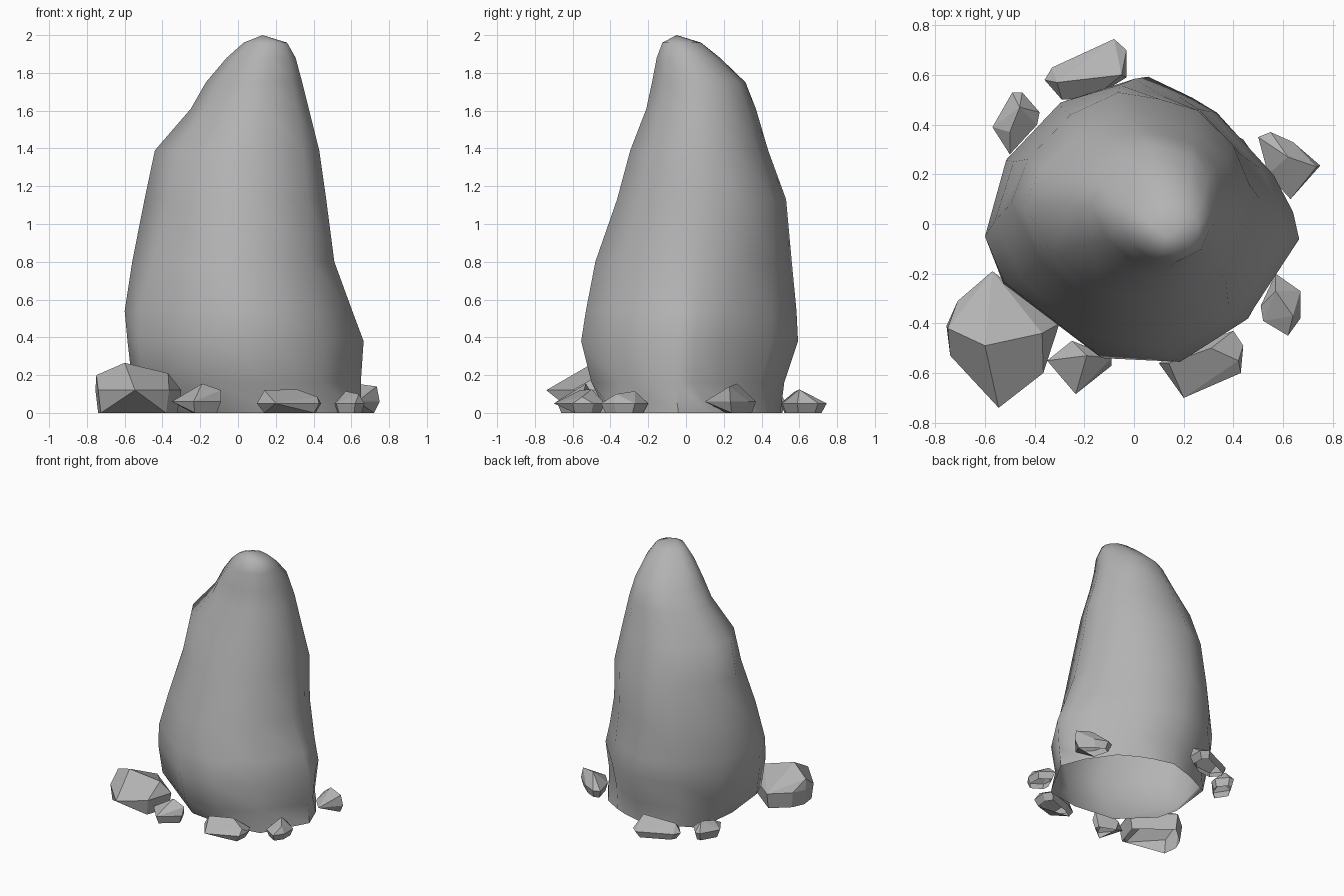
import bpy, bmesh, math

stone = bpy.data.materials.new("grey stone")
stone.diffuse_color = (0.45, 0.45, 0.45, 1)


def finish(name, bm, smooth):
    bmesh.ops.recalc_face_normals(bm, faces=bm.faces)
    # Undersides are open where the stones meet the ground
    under = [f for f in bm.faces if all(v.co.z < 0.001 for v in f.verts)]
    bmesh.ops.delete(bm, geom=under, context='FACES')
    mesh = bpy.data.meshes.new(name)
    bm.to_mesh(mesh)
    bm.free()
    mesh.materials.append(stone)
    obj = bpy.data.objects.new(name, mesh)
    bpy.context.collection.objects.link(obj)
    if smooth:
        bpy.ops.object.select_all(action='DESELECT')
        obj.select_set(True)
        bpy.context.view_layer.objects.active = obj
        bpy.ops.object.shade_smooth_by_angle(angle=math.radians(50))
    return obj


# Boulder outlines: foot and belly in units, crown as fractions of its box
foot_line = [(0.05, 0.50), (0.20, 0.46), (0.30, 0.42), (0.44, 0.34), (0.58, 0.14),
             (0.65, -0.04), (0.46, -0.38), (0.20, -0.42), (-0.13, -0.38),
             (-0.36, -0.16), (-0.40, 0.0), (-0.36, 0.34), (-0.15, 0.44)]
belly = [(0.05, 0.595), (0.23, 0.51), (0.33, 0.45), (0.56, 0.20), (0.64, 0.05),
         (0.665, -0.06), (0.45, -0.385), (0.18, -0.555), (-0.14, -0.54),
         (-0.54, -0.24), (-0.60, -0.08), (-0.51, 0.26), (-0.28, 0.50)]
crown = [(0.45, 1.0), (0.62, 0.97), (0.78, 0.92), (0.93, 0.76), (1.0, 0.58),
         (1.0, 0.40), (0.90, 0.15), (0.62, 0.0), (0.36, 0.03),
         (0.13, 0.23), (0.0, 0.50), (0.07, 0.70), (0.25, 0.90)]
# z, x min, x max, y min, y max, share of crown outline
levels = [(0.16, -0.56, 0.65, -0.50, 0.52, 0.0),
          (0.38, -0.585, 0.665, -0.555, 0.593, 0.0),
          (0.54, -0.60, 0.605, -0.53, 0.585, 0.2),
          (0.80, -0.56, 0.51, -0.48, 0.56, 0.7),
          (1.13, -0.495, 0.467, -0.365, 0.53, 1.0),
          (1.39, -0.44, 0.43, -0.295, 0.435, 1.0),
          (1.61, -0.25, 0.375, -0.21, 0.37, 1.0),
          (1.75, -0.17, 0.34, -0.18, 0.315, 1.0),
          (1.88, -0.06, 0.305, -0.155, 0.18, 1.0),
          (1.96, 0.03, 0.26, -0.125, 0.08, 1.0)]

bm = bmesh.new()
rings = [[bm.verts.new((x, y, 0)) for x, y in foot_line]]
for z, x0, x1, y0, y1, t in levels:
    ring = []
    for (bx, by), (u, v) in zip(belly, crown):
        u = u * t + (bx + 0.60) / 1.265 * (1 - t)
        v = v * t + (by + 0.555) / 1.15 * (1 - t)
        ring.append(bm.verts.new((x0 + u * (x1 - x0), y0 + v * (y1 - y0), z)))
    rings.append(ring)
n = len(belly)
for low, high in zip(rings, rings[1:]):
    for i in range(n):
        j = (i + 1) % n
        bm.faces.new((low[i], low[j], high[j], high[i]))
bm.faces.new(rings[0])
# Peak
peak = bm.verts.new((0.13, -0.05, 2.0))
for i in range(n):
    bm.faces.new((rings[-1][i], rings[-1][(i + 1) % n], peak))
finish("boulder", bm, True)


# Loose stones: hull of a narrowed foot, a widest outline and a few peaks
def loose_stone(name, shape, mid, peaks, foot=0.8, overhang=()):
    bm = bmesh.new()
    cx = sum(p[0] for p in shape) / len(shape)
    cy = sum(p[1] for p in shape) / len(shape)
    for i, (x, y) in enumerate(shape):
        bm.verts.new((x, y, mid))
        if i not in overhang:
            bm.verts.new((cx + (x - cx) * foot, cy + (y - cy) * foot, 0))
    for p in peaks:
        bm.verts.new(p)
    res = bmesh.ops.convex_hull(bm, input=bm.verts)
    junk = set(res["geom_interior"]) | set(res["geom_unused"])
    bmesh.ops.delete(bm, geom=[g for g in junk if isinstance(g, bmesh.types.BMVert)],
                     context='VERTS')
    bmesh.ops.dissolve_limit(bm, angle_limit=math.radians(6),
                             verts=bm.verts, edges=bm.edges)
    finish(name, bm, False)


loose_stone("large_stone_front_left",
            [(-0.57, -0.19), (-0.71, -0.31), (-0.755, -0.41), (-0.74, -0.53),
             (-0.545, -0.74), (-0.365, -0.60), (-0.30, -0.40)], 0.12,
            [(-0.60, -0.49, 0.265), (-0.75, -0.42, 0.20), (-0.37, -0.44, 0.21)],
            0.92, overhang=(4,))
loose_stone("small_stone_front",
            [(-0.35, -0.55), (-0.25, -0.47), (-0.10, -0.53), (-0.09, -0.57),
             (-0.235, -0.685)], 0.06,
            [(-0.19, -0.53, 0.155), (-0.09, -0.54, 0.12)], overhang=(0,))
loose_stone("flat_stone_front_right",
            [(0.10, -0.56), (0.20, -0.50), (0.40, -0.43), (0.44, -0.49),
             (0.43, -0.60), (0.20, -0.70)], 0.05,
            [(0.14, -0.56, 0.12), (0.31, -0.50, 0.125), (0.42, -0.55, 0.085)],
            overhang=(5,))
loose_stone("small_stone_right",
            [(0.57, -0.20), (0.67, -0.27), (0.67, -0.38), (0.62, -0.45),
             (0.52, -0.39), (0.51, -0.33)], 0.05,
            [(0.57, -0.27, 0.115), (0.64, -0.37, 0.10)])
loose_stone("pointed_stone_right",
            [(0.50, 0.35), (0.55, 0.37), (0.64, 0.33), (0.75, 0.235),
             (0.63, 0.10), (0.54, 0.20)], 0.06,
            [(0.62, 0.27, 0.155), (0.735, 0.23, 0.14)], overhang=(4,))
loose_stone("long_stone_back",
            [(-0.36, 0.58), (-0.33, 0.63), (-0.08, 0.745), (-0.03, 0.70),
             (-0.03, 0.59), (-0.16, 0.51), (-0.29, 0.50)], 0.05,
            [(-0.31, 0.57, 0.11), (-0.05, 0.60, 0.125)])
loose_stone("small_stone_back_left",
            [(-0.57, 0.39), (-0.49, 0.53), (-0.45, 0.53), (-0.38, 0.45),
             (-0.39, 0.40), (-0.50, 0.28)], 0.06,
            [(-0.46, 0.47, 0.13), (-0.50, 0.37, 0.11)])
